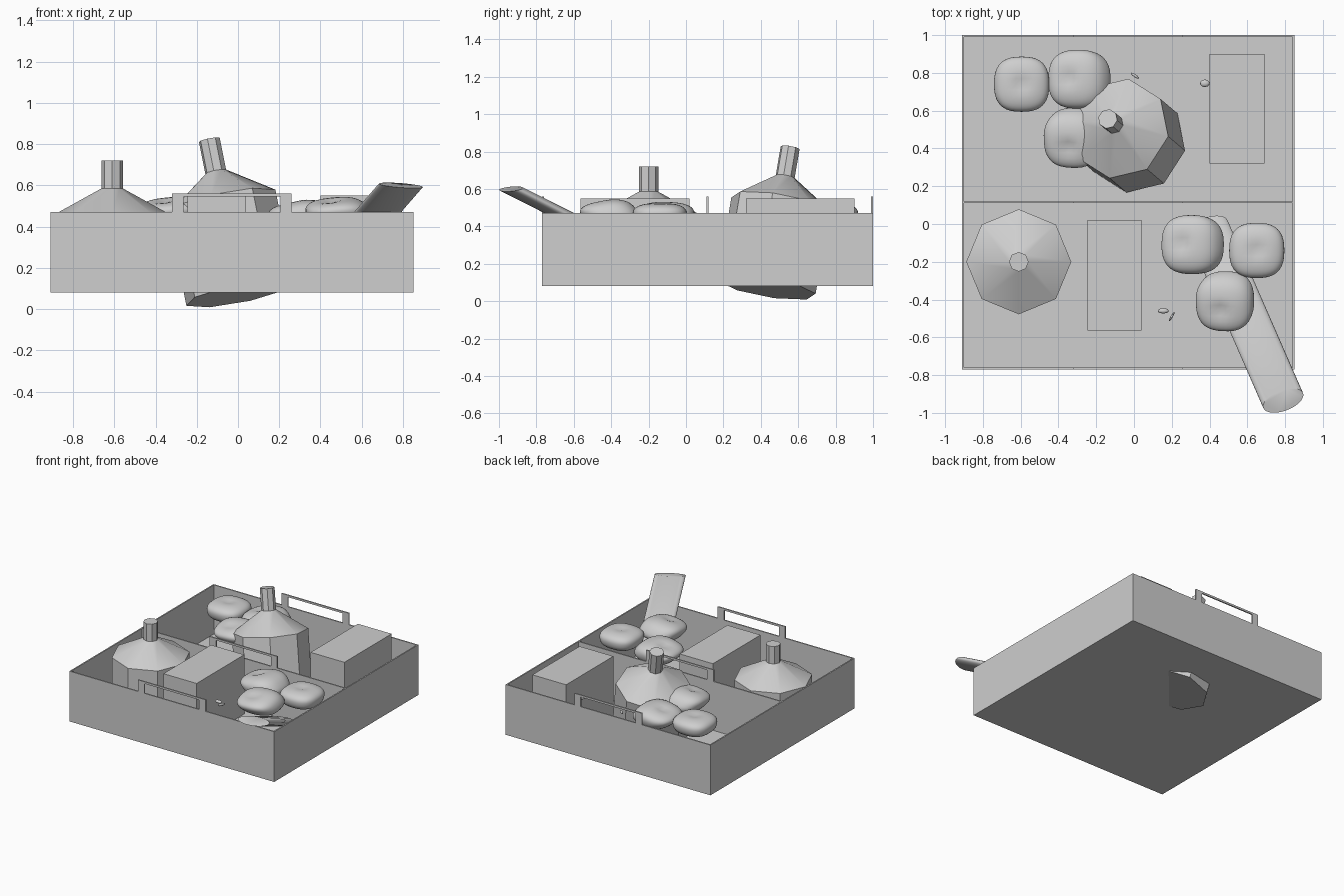
import bpy, bmesh, math
from mathutils import Matrix, Vector

cube = bpy.data.objects.get("Cube")
if cube:
    bpy.data.objects.remove(cube, do_unlink=True)

grey = bpy.data.materials.new("plain grey")
grey.use_nodes = True
grey.diffuse_color = (0.62, 0.62, 0.62, 1)
grey.node_tree.nodes["Principled BSDF"].inputs["Base Color"].default_value = grey.diffuse_color


def finish(name, bm, smooth=None):
    bmesh.ops.recalc_face_normals(bm, faces=bm.faces)
    mesh = bpy.data.meshes.new(name)
    bm.to_mesh(mesh)
    bm.free()
    mesh.materials.append(grey)
    obj = bpy.data.objects.new(name, mesh)
    bpy.context.collection.objects.link(obj)
    if smooth:
        bpy.ops.object.select_all(action="DESELECT")
        obj.select_set(True)
        bpy.context.view_layer.objects.active = obj
        bpy.ops.object.shade_smooth_by_angle(angle=math.radians(smooth))
    return obj


def add_box(bm, lo, hi):
    lo, hi = Vector(lo), Vector(hi)
    bmesh.ops.create_cube(bm, size=1, matrix=Matrix.Translation((lo + hi) / 2)
                          @ Matrix.Diagonal((*(hi - lo), 1)))


def box(name, lo, hi):
    bm = bmesh.new()
    add_box(bm, lo, hi)
    return finish(name, bm)


# Open tray with a middle divider
X0, X1, Y0, YM, Y1, BASE, RIM, T = -0.91, 0.85, -0.77, 0.115, 1.0, 0.08, 0.47, 0.01
box("tray_floor", (X0, Y0, BASE), (X1, Y1, BASE + T))
box("right_wall", (X0, Y0, BASE), (X0 + T, Y1, RIM))
box("left_wall", (X1 - T, Y0, BASE), (X1, Y1, RIM))
walls = {"front": Y0 + T / 2, "middle": YM, "back": Y1 - T / 2}
for place, y in walls.items():
    box(place + "_wall", (X0 + T, y - T / 2, BASE), (X1 - T, y + T / 2, RIM))
    # Handle: two posts and a thin bar
    bm = bmesh.new()
    a, b = y - T / 2, y + T / 2
    add_box(bm, (-0.32, a, RIM), (-0.265, b, 0.56))
    add_box(bm, (0.205, a, RIM), (0.26, b, 0.56))
    add_box(bm, (-0.265, a, 0.545), (0.205, b, 0.56))
    finish(place + "_handle", bm)

# Packages
box("front_package", (-0.245, -0.565, BASE + T), (0.04, 0.02, 0.55))
box("back_package", (0.40, 0.32, BASE + T), (0.69, 0.90, 0.55))


# Eight-sided bottles
def bottle(name, profile, matrix, sides=8):
    bm = bmesh.new()
    rings = []
    for r, z in profile:
        rings.append([bm.verts.new((r * math.cos(math.tau * i / sides),
                                    r * math.sin(math.tau * i / sides), z))
                      for i in range(sides)])
    for low, high in zip(rings, rings[1:]):
        for i in range(sides):
            j = (i + 1) % sides
            bm.faces.new((low[i], low[j], high[j], high[i]))
    bm.faces.new(rings[0][::-1])
    bm.faces.new(rings[-1])
    bm.transform(matrix)
    return finish(name, bm, 30)


bottle("upright_bottle", [(0.278, 0), (0.278, 0.37), (0.052, 0.495), (0.052, 0.63)],
       Matrix.Translation((-0.61, -0.20, 0.09)))
axis = Vector((-0.2, 0.17, 1))
tilt = Vector((0, 0, 1)).rotation_difference(axis).to_matrix().to_4x4()
bottle("tilted_bottle", [(0.27, 0), (0.27, 0.46), (0.052, 0.61), (0.052, 0.77)],
       Matrix.Translation((0.01, 0.43, 0.075)) @ tilt @ Matrix.Rotation(math.radians(-10), 4, "Z"))

# Slanted loaf with flattened, oblique ends
top_end, low_end = Vector((0.79, -0.935, 0.60)), Vector((0.39, -0.02, 0.14))
frame = Matrix((Vector((0.105, 0.04, -0.006)), Vector((-0.02, 0.05, 0.012)),
                top_end - low_end)).transposed().to_4x4()
frame.translation = (top_end + low_end) / 2
bm = bmesh.new()
bmesh.ops.create_cone(bm, cap_ends=True, segments=32, radius1=1, radius2=1, depth=1, matrix=frame)
finish("loaf", bm, 40)


# Flattened, boxy round fruit with a dimple
def fruit(name, centre, radius, lean):
    bm = bmesh.new()
    bmesh.ops.create_cube(bm, size=2)
    bmesh.ops.subdivide_edges(bm, edges=bm.edges[:], cuts=9, use_grid_fill=True)
    for v in bm.verts:
        p = 4
        v.co /= sum(abs(c) ** 2.6 for c in v.co) ** (1 / 2.6)
        d = math.hypot(v.co.x, v.co.y)
        v.co.z -= math.copysign(0.22 * math.exp(-(d * p) ** 2), v.co.z)
        v.co.x *= 1 + 0.06 * v.co.z
        v.co.y *= 1 + 0.06 * v.co.z
    lean = Vector((*lean, 1))
    turn = Vector((0, 0, 1)).rotation_difference(lean).to_matrix().to_4x4()
    bm.transform(Matrix.Translation(centre)
                 @ Matrix.Diagonal((radius, radius, radius * 0.48, 1)) @ turn)
    return finish(name, bm, 60)


fruit("front_fruit_left", (0.65, -0.14, 0.455), 0.145, (0, 0))
fruit("front_fruit_right", (0.315, -0.11, 0.45), 0.155, (-0.5, 0.05))
fruit("front_fruit_near", (0.485, -0.405, 0.465), 0.15, (-0.25, -0.45))
fruit("back_fruit_right", (-0.595, 0.74, 0.455), 0.145, (0, 0))
fruit("back_fruit_left", (-0.285, 0.765, 0.45), 0.155, (-0.5, 0.05))
fruit("back_fruit_near", (-0.32, 0.46, 0.465), 0.15, (-0.25, -0.45))


# Loose stems and leaves
def scrap(name, centre, size, angle):
    bm = bmesh.new()
    bmesh.ops.create_icosphere(bm, subdivisions=2, radius=1,
                               matrix=Matrix.Translation(centre)
                               @ Matrix.Rotation(math.radians(angle), 4, "Z")
                               @ Matrix.Diagonal((*size, 1)))
    finish(name, bm, 60)


scrap("front_leaf", (0.155, -0.46, 0.40), (0.03, 0.014, 0.012), 0)
scrap("front_stem", (0.20, -0.49, 0.40), (0.028, 0.006, 0.012), 60)
scrap("back_leaf", (0.375, 0.745, 0.40), (0.026, 0.02, 0.012), 0)
scrap("back_stem", (0.005, 0.785, 0.40), (0.026, 0.008, 0.012), -35)
